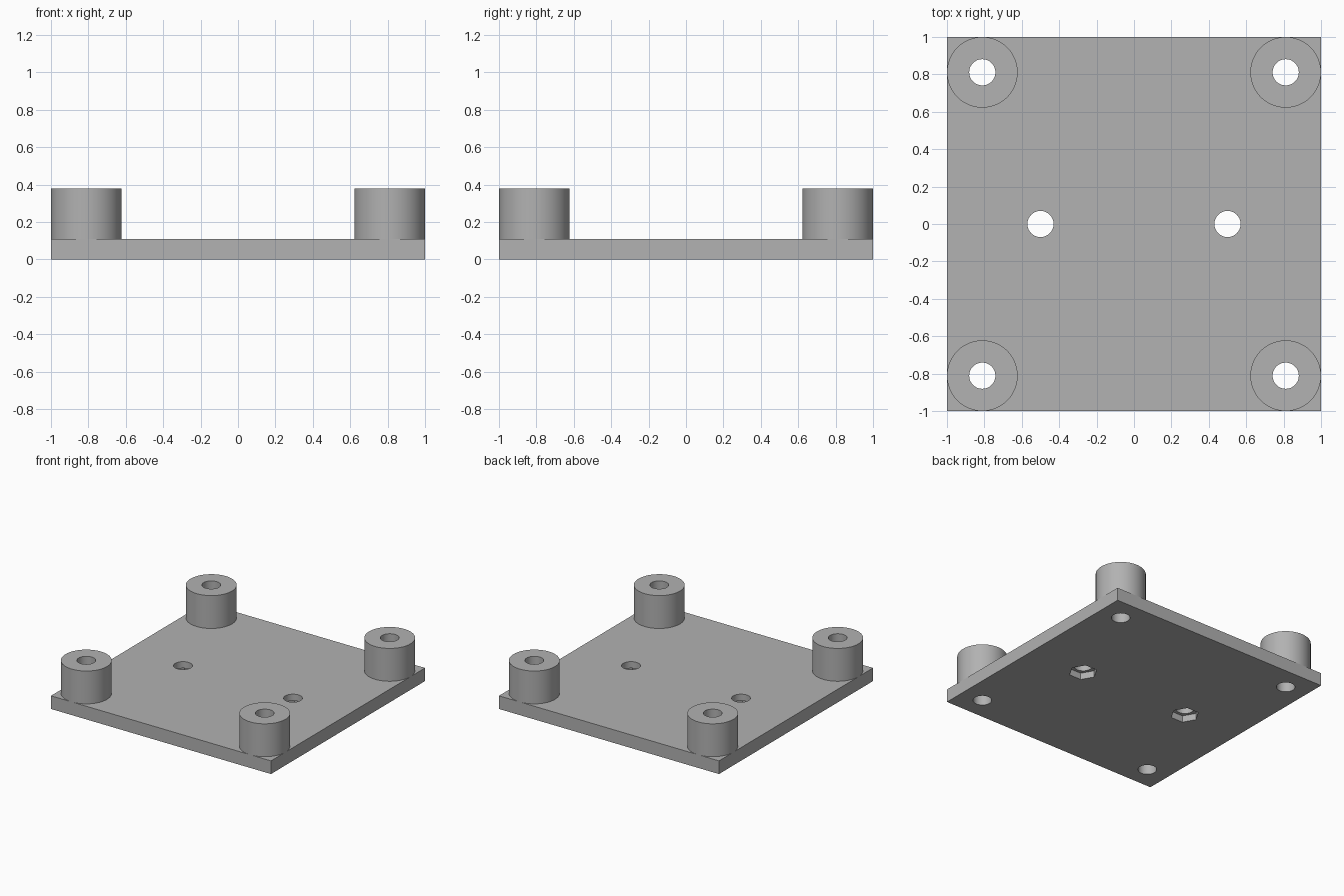
import bpy, bmesh
from math import radians

if "Cube" in bpy.data.objects:
    bpy.data.objects.remove(bpy.data.objects["Cube"])

PLATE, TOP = 0.108, 0.378       # plate thickness, overall height
POST_R, HOLE_R = 0.189, 0.07
POST_AT, HOLE_AT = 0.811, 0.5
NUT_R, NUT_DEPTH = 0.108, 0.054
SEG = 64

grey = bpy.data.materials.new("plain grey")
grey.use_nodes = True
colour = (0.445, 0.445, 0.445, 1)
grey.diffuse_color = colour
grey.node_tree.nodes["Principled BSDF"].inputs["Base Color"].default_value = colour


def activate(ob):
    bpy.ops.object.select_all(action='DESELECT')
    ob.select_set(True)
    bpy.context.view_layer.objects.active = ob


def prism(name, x, y, r, z0, z1, sides):
    bpy.ops.mesh.primitive_cylinder_add(vertices=sides, radius=r, depth=z1 - z0,
                                        location=(x, y, (z0 + z1) / 2))
    ob = bpy.context.object
    ob.name = name
    return ob


def cut(ob, cutter):
    mod = ob.modifiers.new("cut", 'BOOLEAN')
    mod.operation, mod.solver, mod.object = 'DIFFERENCE', 'EXACT', cutter
    activate(ob)
    bpy.ops.object.modifier_apply(modifier=mod.name)
    bpy.data.objects.remove(cutter)


def finish(ob):
    ob.data.materials.clear()
    ob.data.materials.append(grey)
    activate(ob)
    bpy.ops.object.shade_smooth_by_angle(angle=radians(30))


def tube(name, x, y):
    # Open-bottomed standoff: outer wall, bore and top ring
    bm = bmesh.new()
    rings = []
    for r, z in ((POST_R, PLATE), (POST_R, TOP), (HOLE_R, TOP), (HOLE_R, PLATE)):
        rings.append(bmesh.ops.create_circle(bm, segments=SEG, radius=r)["verts"])
        for v in rings[-1]:
            v.co.z = z
    for a, b in zip(rings, rings[1:]):
        for i in range(SEG):
            j = (i + 1) % SEG
            bm.faces.new((a[i], a[j], b[j], b[i]))
    bm.normal_update()
    if next(f for f in bm.faces if abs(f.normal.z) > 0.9).normal.z < 0:
        bmesh.ops.reverse_faces(bm, faces=bm.faces[:])
    mesh = bpy.data.meshes.new(name)
    bm.to_mesh(mesh)
    bm.free()
    ob = bpy.data.objects.new(name, mesh)
    ob.location = (x, y, 0)
    bpy.context.collection.objects.link(ob)
    finish(ob)


# Base plate
bpy.ops.mesh.primitive_cube_add(size=1, location=(0, 0, PLATE / 2))
plate = bpy.context.object
plate.name = "base_plate"
plate.scale = (2, 2, PLATE)
bpy.ops.object.transform_apply(location=True, scale=True)

# Corner standoffs with bores through the plate
for sx, side in ((1, "left"), (-1, "right")):
    for sy, end in ((-1, "front"), (1, "back")):
        x, y = sx * POST_AT, sy * POST_AT
        cut(plate, prism("bore_cutter", x, y, HOLE_R, -0.1, 0.3, SEG))
        tube(f"{end}_{side}_standoff", x, y)
    # Screw hole with a hexagonal nut pocket underneath
    x = sx * HOLE_AT
    cut(plate, prism("screw_cutter", x, 0, HOLE_R, -0.1, 0.3, SEG))
    pocket = prism("nut_cutter", x, 0, NUT_R, -0.1, NUT_DEPTH, 6)
    pocket.rotation_euler.z = radians(30)   # corners point along x
    cut(plate, pocket)
finish(plate)
